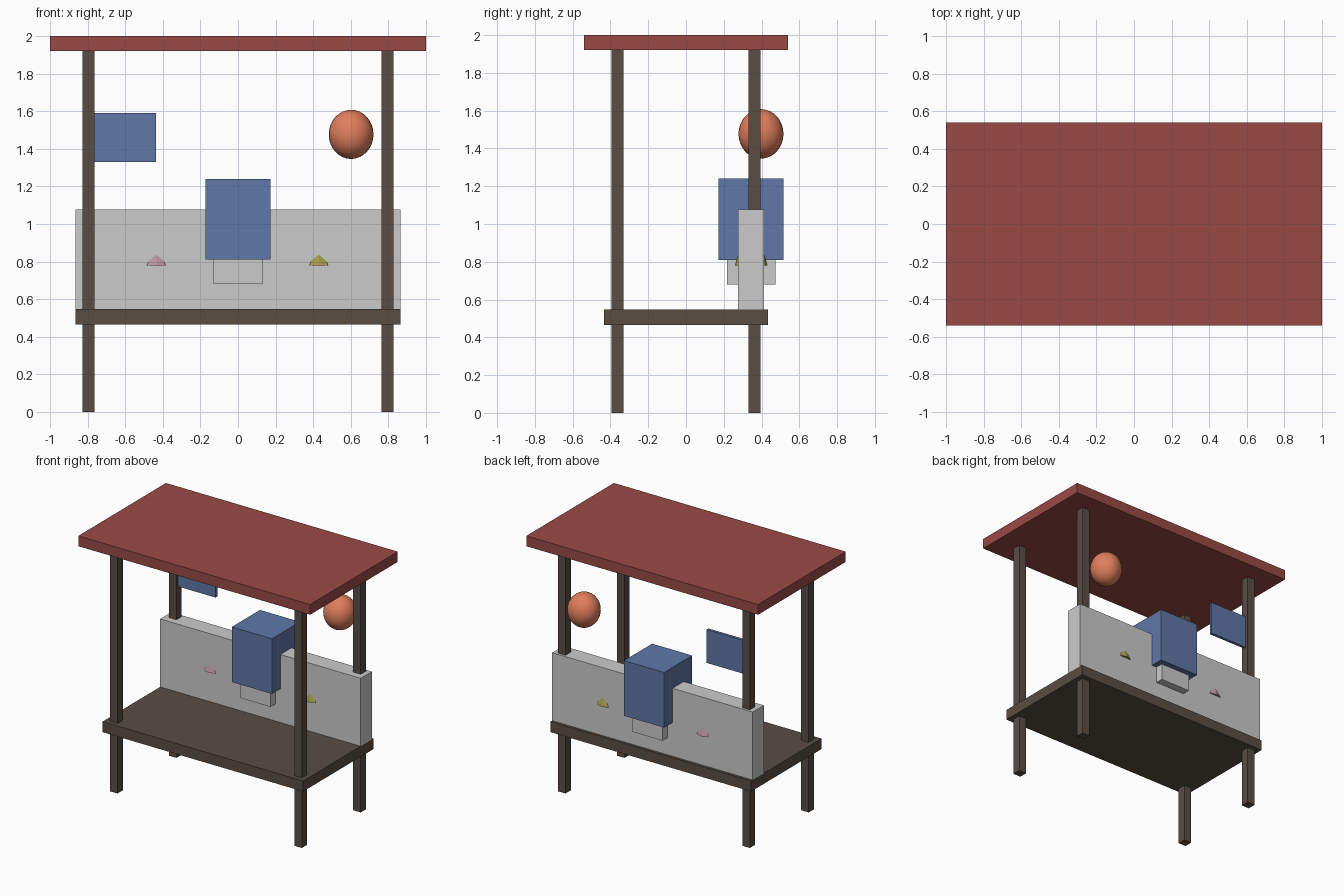
import bpy

if "Cube" in bpy.data.objects:
    bpy.data.objects.remove(bpy.data.objects["Cube"])


def material(name, rgb):
    m = bpy.data.materials.new(name)
    m.diffuse_color = (*rgb, 1)
    m.use_nodes = True
    m.node_tree.nodes["Principled BSDF"].inputs["Base Color"].default_value = m.diffuse_color
    return m


RED = material("red", (0.32, 0.068, 0.06))
WOOD = material("dark_wood", (0.10, 0.075, 0.057))
BLUE = material("blue", (0.115, 0.185, 0.39))
ORANGE = material("orange", (0.75, 0.21, 0.11))
MAUVE = material("mauve", (0.50, 0.30, 0.36))
YELLOW = material("yellow", (0.36, 0.33, 0.07))


def finish(name, mat):
    ob = bpy.context.object
    ob.name = name
    if mat:
        ob.data.materials.append(mat)
    return ob


def box(name, x, y, z, mat=None):
    """Box from (min, max) ranges on each axis."""
    bpy.ops.mesh.primitive_cube_add(size=1, location=[(a + b) / 2 for a, b in (x, y, z)])
    ob = finish(name, mat)
    ob.scale = [b - a for a, b in (x, y, z)]
    bpy.ops.object.transform_apply(location=False, rotation=False, scale=True)
    return ob


# Roof and counter board
box("roof", (-1, 1), (-0.54, 0.54), (1.92, 2.0), RED)
box("counter", (-0.865, 0.865), (-0.433, 0.433), (0.465, 0.547), WOOD)

# Four corner posts
for sx, side in ((-1, "left"), (1, "right")):
    for sy, end in ((-1, "front"), (1, "back")):
        cx, cy, h = sx * 0.795, sy * 0.363, 0.0325
        box(f"{end}_{side}_post", (cx - h, cx + h), (cy - h, cy + h), (0, 1.92), WOOD)

# Back wall with the block and its foot set through it
box("back_wall", (-0.865, 0.865), (0.276, 0.413), (0.547, 1.077))
box("block", (-0.173, 0.173), (0.171, 0.517), (0.81, 1.24), BLUE)
box("block_foot", (-0.13, 0.13), (0.216, 0.474), (0.68, 0.82))

# Hanging sign beside the back left post
box("sign_panel", (-0.765, -0.437), (0.349, 0.371), (1.33, 1.59), BLUE)

# Cones whose lower rims poke through the wall
for x, name, mat in ((-0.435, "left_cone", MAUVE), (0.43, "right_cone", YELLOW)):
    bpy.ops.mesh.primitive_cone_add(vertices=12, radius1=0.087, depth=0.28,
                                    location=(x, 0.345, 0.92))
    finish(name, mat)

# Lantern
bpy.ops.mesh.primitive_uv_sphere_add(segments=24, ring_count=16, radius=0.119,
                                     location=(0.602, 0.397, 1.477))
lantern = finish("lantern", ORANGE)
lantern.scale.z = 1.1
bpy.ops.object.transform_apply(location=False, rotation=False, scale=True)
bpy.ops.object.shade_smooth()
